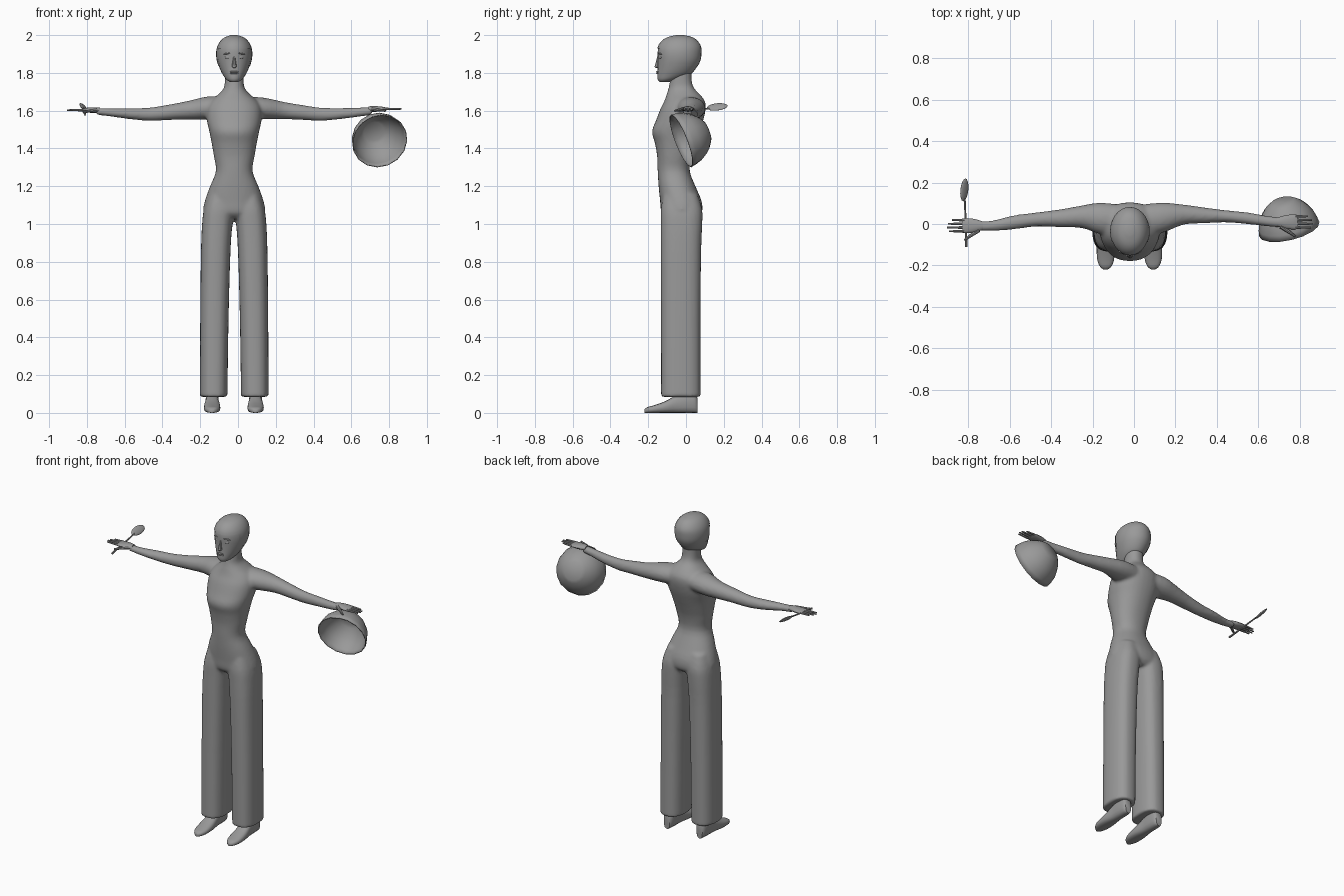
import bpy, bmesh
from math import cos, sin, pi, radians, copysign
from mathutils import Vector, Matrix, Euler

if "Cube" in bpy.data.objects:
    bpy.data.objects.remove(bpy.data.objects["Cube"])

MID = -0.02  # body centre line

grey = bpy.data.materials.new("plain grey")
grey.use_nodes = True
grey.diffuse_color = (0.32, 0.32, 0.32, 1)
grey.node_tree.nodes["Principled BSDF"].inputs["Base Color"].default_value = (0.32, 0.32, 0.32, 1)


def finish(bm, name, angle=40):
    """Turn a bmesh into a smooth shaded object."""
    bmesh.ops.recalc_face_normals(bm, faces=bm.faces)
    mesh = bpy.data.meshes.new(name)
    bm.to_mesh(mesh)
    bm.free()
    mesh.materials.append(grey)
    obj = bpy.data.objects.new(name, mesh)
    bpy.context.collection.objects.link(obj)
    bpy.ops.object.select_all(action='DESELECT')
    obj.select_set(True)
    bpy.context.view_layer.objects.active = obj
    bpy.ops.object.shade_smooth_by_angle(angle=radians(angle))
    return obj


def spline(rows, steps):
    """Smoothly fill in sections between the given ones."""
    result = []
    last = len(rows) - 1
    for i in range(last):
        p, q, r, s = [rows[min(max(k, 0), last)] for k in range(i - 1, i + 3)]
        for j in range(steps):
            t = j / steps
            result.append([b + t * (c - a + t * (2*a - 5*b + 4*c - d + t * (3*(b - c) + d - a))) / 2
                           for a, b, c, d in zip(p, q, r, s)])
    return result + [rows[-1]]


def loft(bm, axis, rows, sides=24, power=2.0, steps=3, open_end=False):
    """Skin sections (position, low, high, low, high) along an axis."""
    rings = []
    for pos, a0, a1, b0, b1 in spline(rows, steps):
        ring = []
        for k in range(sides):
            c, s = cos(2 * pi * k / sides), sin(2 * pi * k / sides)
            a = (a0 + a1) / 2 + (a1 - a0) / 2 * copysign(abs(c) ** (2 / power), c)
            b = (b0 + b1) / 2 + (b1 - b0) / 2 * copysign(abs(s) ** (2 / power), s)
            co = {"x": (pos, a, b), "y": (a, pos, b), "z": (a, b, pos)}[axis]
            ring.append(bm.verts.new(co))
        rings.append(ring)
    for low, high in zip(rings, rings[1:]):
        for k in range(sides):
            m = (k + 1) % sides
            bm.faces.new((low[k], low[m], high[m], high[k]))
    bm.faces.new(rings[0])
    if not open_end:
        bm.faces.new(rings[-1])


def upright(rows):
    """Sections (z, half width, front, back) centred on the body."""
    return [(z, MID - w, MID + w, f, b) for z, w, f, b in rows]


def rod(bm, start, end, r1, r2, sides=8):
    a, b = Vector(start), Vector(end)
    turn = (b - a).to_track_quat('Z', 'Y').to_matrix().to_4x4()
    bmesh.ops.create_cone(bm, cap_ends=True, segments=sides, radius1=r1, radius2=r2,
                          depth=(b - a).length, matrix=Matrix.Translation((a + b) / 2) @ turn)


def ball(bm, centre, radii, turn=(0, 0, 0)):
    place = Matrix.LocRotScale(Vector(centre), Euler(turn), Vector(radii))
    bmesh.ops.create_uvsphere(bm, u_segments=16, v_segments=10, radius=1, matrix=place)


# Body: torso, neck, arms and wide trousers blended into one skin
body = bmesh.new()
loft(body, "z", upright([
    (1.03, .12, -.10, .06), (1.06, .163, -.13, .085), (1.12, .156, -.137, .083),
    (1.2, .128, -.145, .05), (1.28, .097, -.15, .02), (1.36, .108, -.153, .028),
    (1.43, .12, -.165, .05), (1.49, .132, -.18, .072), (1.55, .145, -.158, .092),
    (1.61, .145, -.135, .104), (1.65, .125, -.115, .1), (1.685, .085, -.103, .075),
    (1.72, .055, -.092, .042), (1.76, .05, -.085, .03), (1.82, .05, -.08, .03)]),
    sides=32, power=2.2)
right_arm = [
    (-.04, -.06, .09, 1.56, 1.675), (-.16, -.05, .103, 1.553, 1.675),
    (-.25, -.02, .09, 1.553, 1.655), (-.35, -.016, .072, 1.551, 1.635),
    (-.47, -.012, .056, 1.546, 1.616), (-.58, -.026, .042, 1.556, 1.613),
    (-.68, -.034, .018, 1.57, 1.612), (-.75, -.034, .014, 1.578, 1.614)]
left_arm = [
    (0, -.06, .09, 1.56, 1.675), (.13, -.045, .103, 1.555, 1.67),
    (.24, -.003, .094, 1.555, 1.647), (.34, .003, .08, 1.551, 1.63),
    (.44, .008, .067, 1.546, 1.616), (.55, -.001, .056, 1.556, 1.614),
    (.65, -.012, .038, 1.569, 1.617), (.71, -.018, .034, 1.578, 1.62)]
for arm in (right_arm, left_arm):
    loft(body, "x", arm)
for side in (-1, 1):
    loft(body, "z", [
        (z, *sorted((MID + side * inner, MID + side * outer)), front, back)
        for z, inner, outer, front, back in (
            (.085, .036, .182, -.132, .077), (.5, .03, .18, -.132, .077),
            (.85, .02, .176, -.134, .08), (1, .01, .17, -.134, .086),
            (1.08, .002, .16, -.133, .085), (1.16, .01, .135, -.12, .06))],
        sides=32, power=2.5)
skin = finish(body, "body")
remesh = skin.modifiers.new("blend", 'REMESH')
remesh.mode = 'VOXEL'
remesh.voxel_size = 0.009
remesh.use_smooth_shade = True
soften = skin.modifiers.new("soften", 'SMOOTH')
soften.factor = 0.5
soften.iterations = 5

# Head, with a close cap of hair grown from the same shape
skull = [(1.752, .022, -.14, -.09), (1.765, .042, -.15, -.04), (1.79, .06, -.152, .02),
         (1.82, .075, -.15, .05), (1.86, .088, -.149, .072), (1.9, .092, -.15, .078),
         (1.935, .086, -.146, .076), (1.965, .069, -.126, .058), (1.985, .045, -.095, .03),
         (1.996, .012, -.05, -.015)]
head = bmesh.new()
loft(head, "z", upright(skull), sides=28)
finish(head, "head")

hair = bmesh.new()
loft(hair, "z", upright([(z + .004, w + .004, f - .003, b + .004) for z, w, f, b in skull]),
     sides=28)
bare = [f for f in hair.faces
        if f.calc_center_median().z < 1.835
        or (f.calc_center_median().z < 1.925 and f.calc_center_median().y < -.085)]
bmesh.ops.delete(hair, geom=bare, context='FACES')
finish(hair, "hair")

# Face features
face = bmesh.new()
rod(face, (MID, -.147, 1.89), (MID, -.153, 1.832), .004, .013)
ball(face, (MID, -.155, 1.834), (.011, .011, .008))
for z in (1.798, 1.806):
    ball(face, (MID, -.15, z), (.022, .008, .005))
for side in (-1, 1):
    ball(face, (MID + side * .036, -.136, 1.882), (.015, .006, .007), (0, 0, side * .4))
    ball(face, (MID + side * .038, -.137, 1.902), (.021, .007, .004), (0, side * .15, side * .4))
finish(face, "face_features")

# Hands: flat palm, four fingers and a thumb
for name, side, wrist, y, z in (("right_hand", -1, .73, -.008, 1.603),
                                ("left_hand", 1, .69, .01, 1.609)):
    hand = bmesh.new()
    palm = [(0, .02, .014), (.04, .032, .015), (.08, .036, .011), (.1, .034, .006)]
    loft(hand, "x", [(side * (wrist + d), y - w, y + w, z - h, z + h) for d, w, h in palm],
         sides=16)
    for i, reach in enumerate((.15, .17, .175, .165)):
        across = y + .027 - i * .018
        rod(hand, (side * (wrist + .09), across, z), (side * (wrist + reach), across, z),
            .007, .004)
    rod(hand, (side * (wrist + .02), y - .02, z), (side * (wrist + .09), y - .07, z - .01),
        .012, .005)
    finish(hand, name)

# Shoes
for name, x in (("right_shoe", -.137), ("left_shoe", .093)):
    shoe = bmesh.new()
    loft(shoe, "y", [(y, x - w, x + w, 0, top) for y, w, top in (
        (.06, .02, .08), (.045, .03, .11), (0, .035, .115), (-.05, .036, .095),
        (-.11, .043, .062), (-.17, .041, .04), (-.205, .028, .03), (-.22, .01, .018))],
        sides=16, power=2.6)
    finish(shoe, name)

# Mixing bowl hanging from the left hand, mouth to the front
bowl = bmesh.new()
loft(bowl, "z", [(d, -r, r, -r, r) for d, r in (
    (-.15, .055), (-.12, .096), (-.065, .135), (0, .15))], sides=16, steps=2, open_end=True)
mouth = Vector((.22, -.92, -.36)).to_track_quat('Z', 'Y').to_matrix().to_4x4()
bowl.transform(Matrix.Translation((.75, -.025, 1.44)) @ mouth)
shell = finish(bowl, "mixing_bowl").modifiers.new("wall", 'SOLIDIFY')
shell.thickness = 0.006
shell.offset = -1

# Spoon across the right hand
spoon = bmesh.new()
rod(spoon, (-.81, -.11, 1.58), (-.818, .13, 1.614), .006, .004)
ball(spoon, (-.82, .165, 1.62), (.026, .056, .008), (.14, radians(45), 0))
finish(spoon, "spoon")
